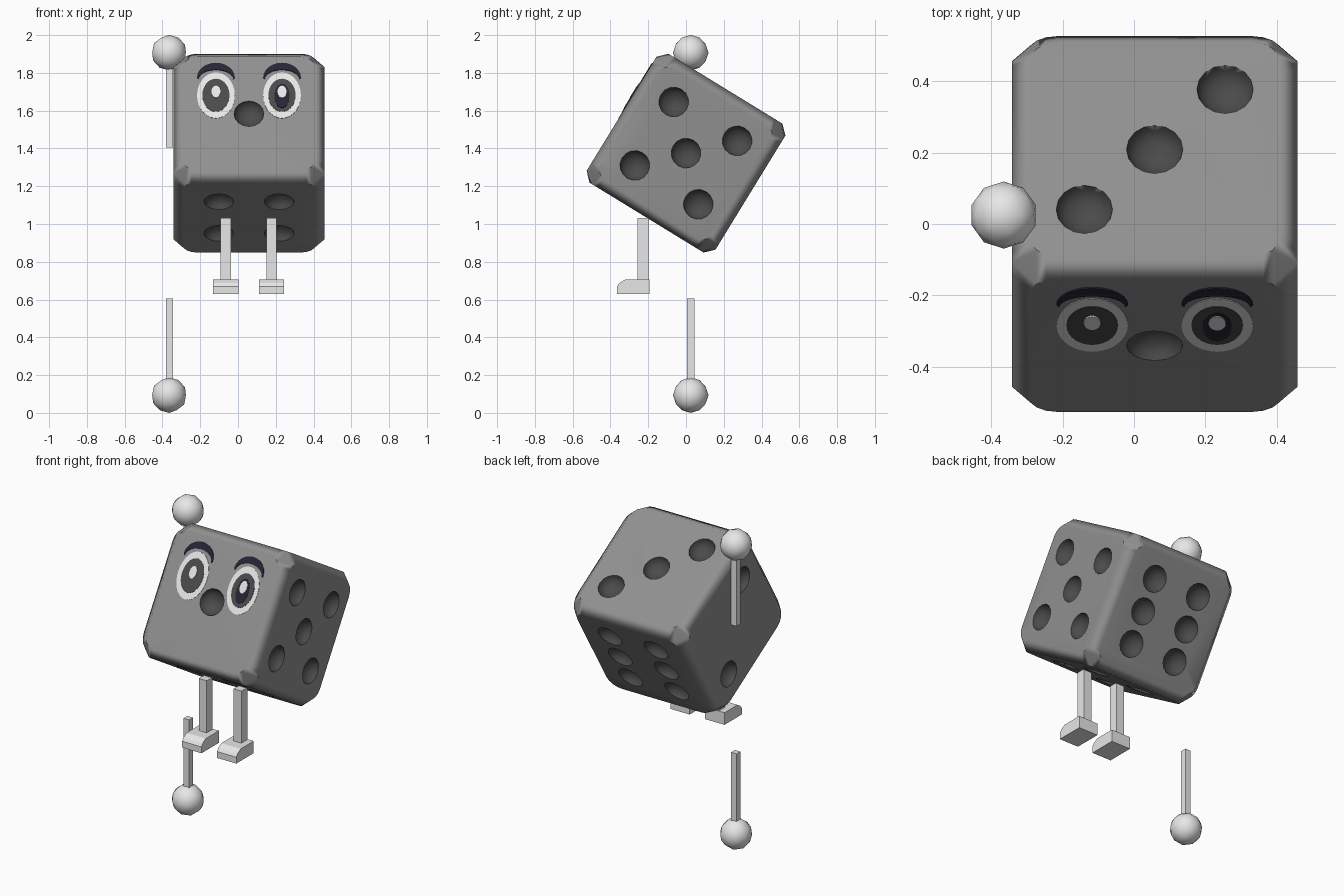
import bpy, bmesh
from math import sin, cos, pi, radians
from mathutils import Matrix, Vector

cube = bpy.data.objects.get("Cube")
if cube:
    bpy.data.objects.remove(cube, do_unlink=True)


def material(name, color):
    m = bpy.data.materials.new(name)
    m.use_nodes = True
    m.diffuse_color = (*color, 1)
    m.node_tree.nodes["Principled BSDF"].inputs["Base Color"].default_value = (*color, 1)
    return m


GREY = material("body grey", (0.28, 0.28, 0.28))
DARK = material("dark grey", (0.07, 0.07, 0.07))
WHITE = material("white", (0.8, 0.8, 0.8))
NAVY = material("dark navy", (0.018, 0.018, 0.035))

HALF, EDGE, ROUND = 0.4, 0.046, 0.08
PIP, PIP_DEPTH = 0.079, 0.055
TILT = Matrix.Translation((0.058, 0, 1.375)) @ Matrix.Rotation(radians(-31.5), 4, 'X')


def finish(name, bm, mats, smooth=None):
    bmesh.ops.recalc_face_normals(bm, faces=bm.faces)
    me = bpy.data.meshes.new(name)
    bm.to_mesh(me)
    bm.free()
    for m in mats:
        me.materials.append(m)
    ob = bpy.data.objects.new(name, me)
    bpy.context.collection.objects.link(ob)
    if smooth:
        smooth_shade(ob, smooth)
    return ob


def select(ob):
    bpy.ops.object.select_all(action='DESELECT')
    ob.select_set(True)
    bpy.context.view_layer.objects.active = ob


def smooth_shade(ob, angle):
    select(ob)
    bpy.ops.object.shade_smooth_by_angle(angle=radians(angle))


def prism(name, outline, depth, mat, matrix=Matrix()):
    """Extrude a closed outline of 3D points by the depth vector."""
    bm = bmesh.new()
    face = bm.faces.new([bm.verts.new(p) for p in outline])
    top = bmesh.ops.extrude_face_region(bm, geom=[face])["geom"]
    bmesh.ops.translate(bm, vec=depth, verts=[v for v in top if isinstance(v, bmesh.types.BMVert)])
    bm.transform(matrix)
    return finish(name, bm, [mat])


def box(name, center, size, mat):
    bm = bmesh.new()
    bmesh.ops.create_cube(bm, size=1, matrix=Matrix.Translation(center) @ Matrix.Diagonal((*size, 1)))
    return finish(name, bm, [mat])


# Die body: hull of six rounded squares, which gives chamfered edges and soft corners
sides = {d: Vector(d).to_track_quat('Z', 'Y').to_matrix().to_4x4()
         for d in [(1, 0, 0), (-1, 0, 0), (0, 1, 0), (0, -1, 0), (0, 0, 1), (0, 0, -1)]}
bm = bmesh.new()
inner = HALF - EDGE - ROUND
for turn in sides.values():
    for sx in (-1, 1):
        for sy in (-1, 1):
            for i in range(5):
                a = i * pi / 8
                p = Vector((sx * (inner + ROUND * cos(a)), sy * (inner + ROUND * sin(a)), HALF))
                bm.verts.new(turn @ p)
bmesh.ops.convex_hull(bm, input=bm.verts)
bmesh.ops.dissolve_limit(bm, angle_limit=radians(1), verts=bm.verts, edges=bm.edges)
bm.transform(TILT)
body = finish("die_body", bm, [GREY, DARK])

# Pips: bowls cut into each side
s, t = 0.197, 0.16
spots = {
    (0, -1, 0): [(0, -HALF, 0)],
    (-1, 0, 0): [(-HALF, -k, k) for k in (-s, s)],
    (0, 0, 1): [(k, k, HALF) for k in (-s, 0, s)],
    (0, 0, -1): [(x, y, -HALF) for x in (-t, t) for y in (-t, t)],
    (1, 0, 0): [(HALF, y, z) for y in (-s, s) for z in (-s, s)] + [(HALF, 0, 0)],
    (0, 1, 0): [(x, HALF, z) for x in (-t, t) for z in (-s, 0, s)],
}
bm = bmesh.new()
for d, places in spots.items():
    for p in places:
        bmesh.ops.create_uvsphere(
            bm, u_segments=16, v_segments=8, radius=PIP,
            matrix=TILT @ Matrix.Translation(p) @ sides[d] @ Matrix.Diagonal((1, 1, PIP_DEPTH / PIP, 1)))
for f in bm.faces:
    f.material_index = 1
cutter = finish("pip_cutter", bm, [GREY, DARK])
cutter.hide_render = True
cut = body.modifiers.new("pips", 'BOOLEAN')
cut.operation, cut.solver, cut.object = 'DIFFERENCE', 'EXACT', cutter
select(body)
bpy.ops.object.modifier_apply(modifier=cut.name)
bpy.data.objects.remove(cutter, do_unlink=True)
smooth_shade(body, 50)
weighted = body.modifiers.new("flat sides", 'WEIGHTED_NORMAL')
weighted.keep_sharp = True


# Face: thin plates on the front side
def plate(name, points, height, mat):
    prism(name, [(x, -HALF + 0.001, z) for x, z in points], Vector((0, -0.001 - height, 0)), mat, TILT)


def oval(x, z, rx, rz, n=28):
    return [(x + rx * cos(2 * pi * i / n), z + rz * sin(2 * pi * i / n)) for i in range(n)]


def brow(x):
    steps = [i * pi / 12 for i in range(13)]
    outer = [(x + 0.1 * cos(a), 0.222 + 0.092 * sin(a)) for a in steps]
    lower = [(x + 0.092 * cos(a), 0.213 + 0.058 * sin(a)) for a in reversed(steps)]
    return outer + lower


for side, x in (("right", -0.175), ("left", 0.175)):
    plate(side + "_eye_white", oval(x, 0.113, 0.1, 0.142), 0.002, WHITE)
    plate(side + "_iris", oval(x, 0.113, 0.072, 0.102), 0.004, DARK)
    plate(side + "_eye_glint", oval(x, 0.132, 0.024, 0.037), 0.008, WHITE)
    plate(side + "_brow", brow(x), 0.004, NAVY)
plate("left_pupil", oval(0.175, 0.108, 0.04, 0.075), 0.006, NAVY)

# Legs and wedge-toed feet
for side, x in (("right", -0.065), ("left", 0.177)):
    box(side + "_leg", (x, -0.228, 0.865), (0.054, 0.058, 0.336), WHITE)
    foot = [(-0.193, 0.63), (-0.365, 0.63), (-0.365, 0.67), (-0.352, 0.688), (-0.322, 0.706), (-0.193, 0.706)]
    prism(side + "_foot", [(x - 0.067, y, z) for y, z in foot], Vector((0.134, 0, 0)), WHITE)

# Arms with ball hands
for name, rod_z, ball_z in (("raised", 1.62, 1.907), ("lowered", 0.39, 0.094)):
    box(name + "_arm", (-0.363, 0.025, rod_z), (0.038, 0.038, 0.43), WHITE)
    bm = bmesh.new()
    bmesh.ops.create_icosphere(bm, subdivisions=2, radius=0.094,
                               matrix=Matrix.Translation((-0.365, 0.025, ball_z)))
    finish(name + "_hand", bm, [WHITE], smooth=60)
